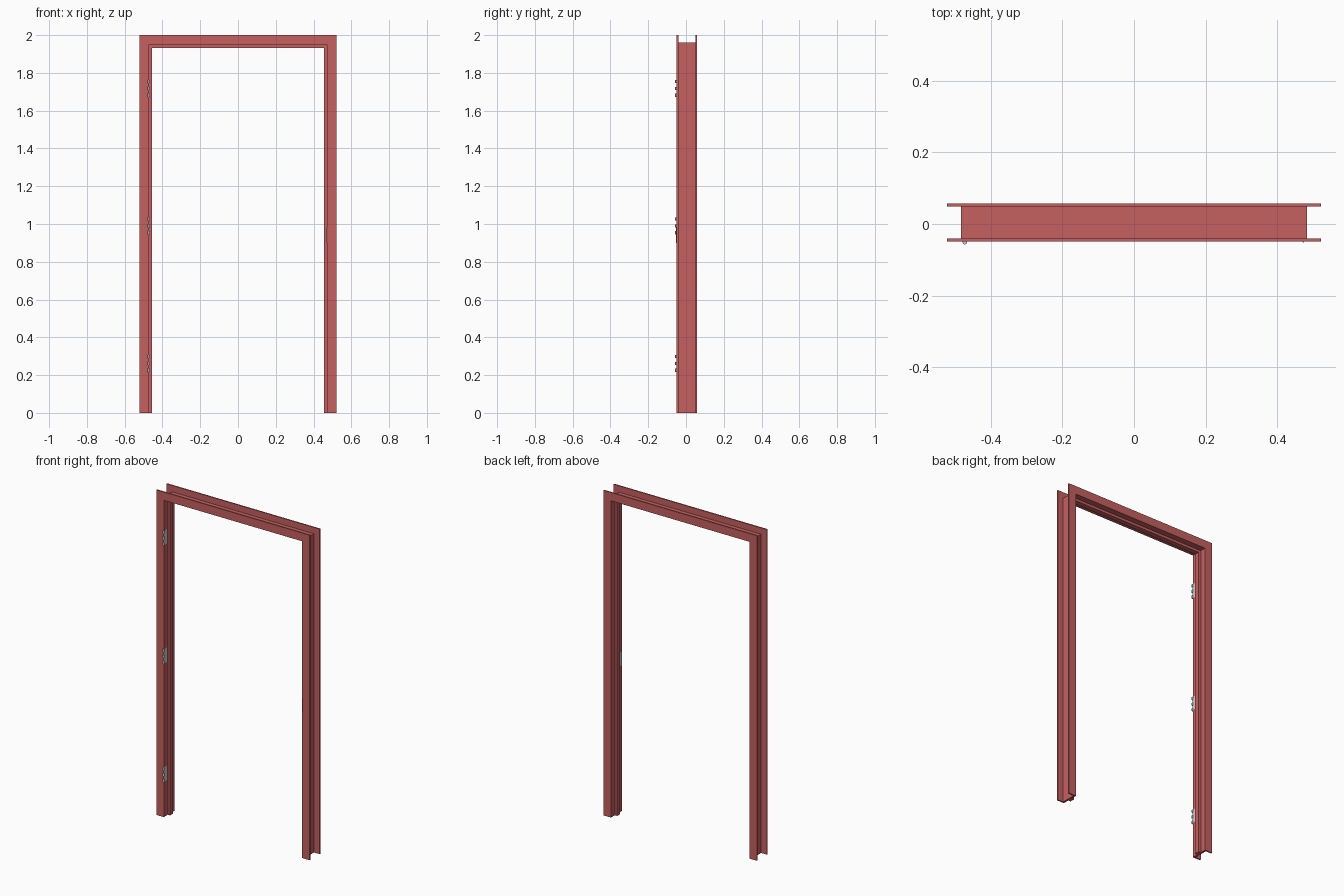
import bpy, bmesh
from mathutils import Matrix

if "Cube" in bpy.data.objects:
    bpy.data.objects.remove(bpy.data.objects["Cube"])

RISE = 1.478  # head height minus half width, the same for every mitred layer


def material(name, rgb):
    m = bpy.data.materials.new(name)
    m.diffuse_color = (*rgb, 1)
    m.use_nodes = True
    m.node_tree.nodes["Principled BSDF"].inputs["Base Color"].default_value = m.diffuse_color
    return m


RED = material("red_paint", (0.56, 0.115, 0.115))


def finish(bm, name, mat=None):
    bmesh.ops.recalc_face_normals(bm, faces=bm.faces)
    me = bpy.data.meshes.new(name)
    bm.to_mesh(me)
    bm.free()
    ob = bpy.data.objects.new(name, me)
    bpy.context.collection.objects.link(ob)
    if mat:
        me.materials.append(mat)
    return ob


def portal(name, profile):
    """Sweep an (offset from centre, y) profile up one leg, over the head and down the other."""
    bm = bmesh.new()
    stations = [(-1, 0), (-1, 1), (1, 1), (1, 0)]
    rings = [[bm.verts.new((s * d, y, up * (d + RISE))) for d, y in profile]
             for s, up in stations]
    n = len(profile)
    for a, b in zip(rings, rings[1:]):
        for i in range(n):
            j = (i + 1) % n
            bm.faces.new((a[i], a[j], b[j], b[i]))
    bm.faces.new(rings[0])
    bm.faces.new(rings[-1])
    return finish(bm, name, RED)


def prism(name, outline, z0, z1):
    """Extrude an (x, y) outline vertically."""
    bm = bmesh.new()
    low = bm.faces.new([bm.verts.new((x, y, z0)) for x, y in outline])
    new = bmesh.ops.extrude_face_region(bm, geom=[low])["geom"]
    bmesh.ops.translate(bm, vec=(0, 0, z1 - z0),
                        verts=[v for v in new if isinstance(v, bmesh.types.BMVert)])
    return finish(bm, name)


def rect(x0, x1, y0, y1):
    return [(x0, y0), (x1, y0), (x1, y1), (x0, y1)]


# Casings on both wall faces
portal("front_casing", rect(0.471, 0.522, -0.049, -0.041))
portal("back_casing", rect(0.471, 0.522, 0.049, 0.057))

# Jamb lining with the raised door stop
portal("jamb", [(0.483, -0.041), (0.471, -0.041), (0.471, -0.010), (0.455, -0.010),
                (0.455, 0.020), (0.471, 0.020), (0.471, 0.049), (0.483, 0.049)])

# Three hinges: a leaf on the jamb and three barrel knuckles each
for n, z in enumerate((0.262, 0.99, 1.718)):
    prism(f"hinge_leaf_{n + 1}", rect(-0.4715, -0.4702, -0.051, -0.018), z - 0.045, z + 0.045)
    bm = bmesh.new()
    for dz in (-0.036, 0, 0.036):
        bmesh.ops.create_cone(bm, cap_ends=True, segments=16, radius1=0.006, radius2=0.006,
                              depth=0.017, matrix=Matrix.Translation((-0.472, -0.051, z + dz)))
    ob = finish(bm, f"hinge_knuckles_{n + 1}")
    bpy.context.view_layer.objects.active = ob
    ob.select_set(True)
    bpy.ops.object.shade_smooth_by_angle()
    ob.select_set(False)

# Strike plate with a lip bent around the front edge
prism("strike_plate", [(0.4695, -0.018), (0.4695, -0.048), (0.472, -0.053), (0.4735, -0.052),
                       (0.4715, -0.048), (0.4715, -0.018)], 0.90, 0.985)
